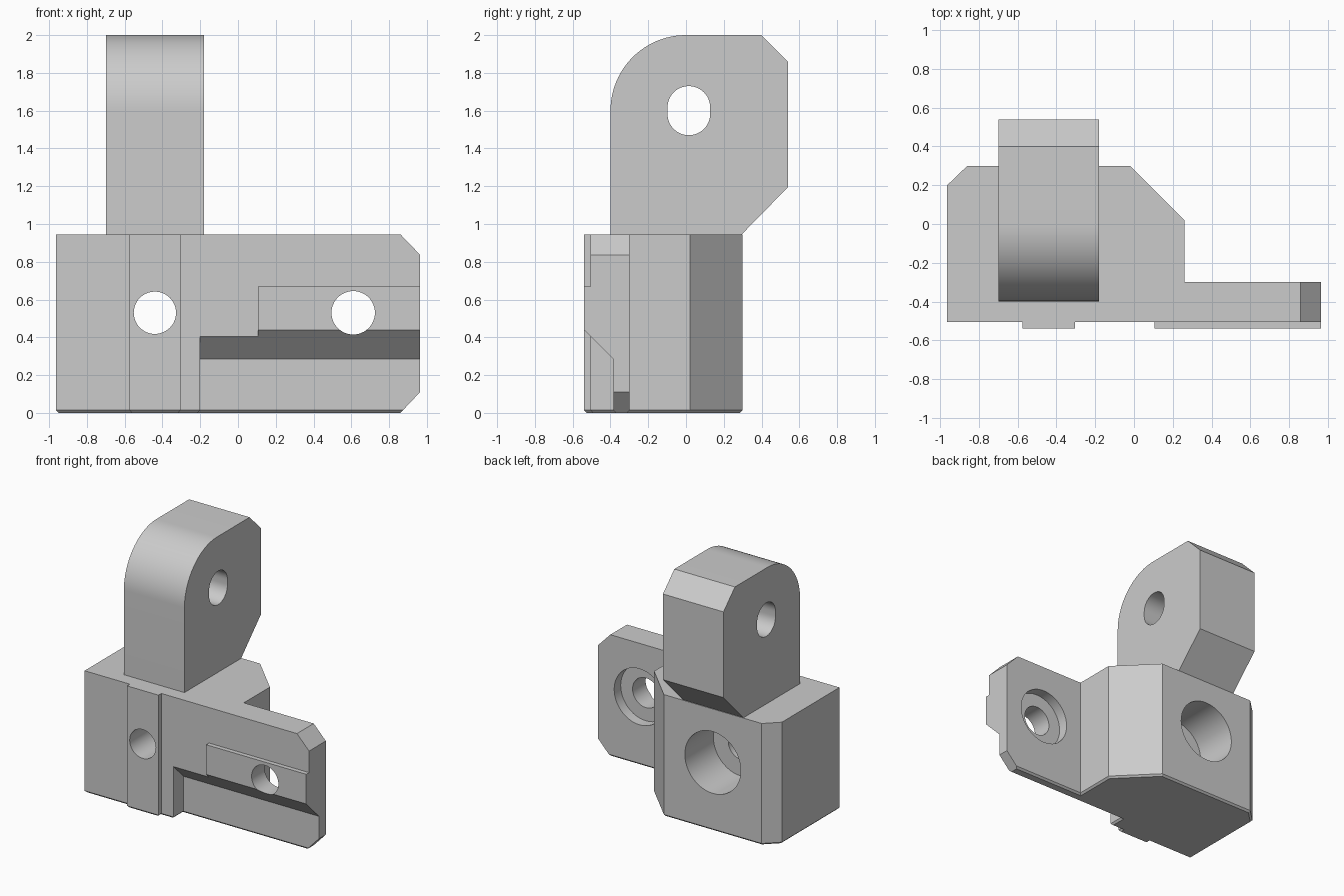
import bpy, bmesh
from math import sin, cos, pi, radians
from mathutils import Vector

cube = bpy.data.objects.get("Cube")
if cube:
    bpy.data.objects.remove(cube, do_unlink=True)

grey = bpy.data.materials.new("plain grey")
grey.use_nodes = True
grey.diffuse_color = (0.6, 0.6, 0.6, 1)
grey.node_tree.nodes["Principled BSDF"].inputs["Base Color"].default_value = (0.6, 0.6, 0.6, 1)


def prism(name, profile, axis, lo, hi):
    """Extrude a 2D profile (the two other axes, in order) along an axis."""
    bm = bmesh.new()
    verts = []
    for a, b in profile:
        co = [a, b]
        co.insert(axis, lo)
        verts.append(bm.verts.new(co))
    face = bm.faces.new(verts)
    new = bmesh.ops.extrude_face_region(bm, geom=[face])["geom"]
    shift = Vector((0, 0, 0))
    shift[axis] = hi - lo
    bmesh.ops.translate(bm, vec=shift, verts=[v for v in new if isinstance(v, bmesh.types.BMVert)])
    bmesh.ops.recalc_face_normals(bm, faces=bm.faces)
    mesh = bpy.data.meshes.new(name)
    bm.to_mesh(mesh)
    bm.free()
    mesh.materials.append(grey)
    ob = bpy.data.objects.new(name, mesh)
    bpy.context.collection.objects.link(ob)
    return ob


def arc(a, b, r, start, end, n):
    angles = [radians(start + (end - start) * i / n) for i in range(n + 1)]
    return [(a + r * cos(t), b + r * sin(t)) for t in angles]


def circle(a, b, r):
    return arc(a, b, r, 0, 352.5, 47)


def rect(a0, a1, b0, b1):
    return [(a0, b0), (a1, b0), (a1, b1), (a0, b1)]


X, Y, Z = range(3)
TOP, END, HOLE_Z = 0.945, 0.964, 0.53

# Body block with side arm and raised front strip, as one footprint
body = prism("bracket_body", [
    (-END, -0.505), (-0.575, -0.505), (-0.575, -0.54), (-0.305, -0.54), (-0.305, -0.505),
    (END, -0.505), (END, -0.3), (0.26, -0.3), (0.26, 0.02), (-0.02, 0.3),
    (-0.86, 0.3), (-END, 0.2)], Z, 0, TOP)

# Raised rail on the arm and the upright lug
rail = prism("arm_rail", rect(0.105, END, 0.35, 0.67), Y, -0.54, -0.45)
lug = prism("upright_lug", [(0.295, 0.9), (0.295, TOP), (0.54, 1.195), (0.54, 1.86), (0.4, 2.0)]
            + arc(0.0, 1.6, 0.4, 90, 180, 24) + [(-0.4, 0.9)], X, -0.70, -0.18)

# Cutters: sloped front recess, arm corners, holes and counterbores
cutters = [
    prism("recess_cutter", [(-0.7, -0.1), (-0.385, -0.1), (-0.385, 0.285), (-0.7, 0.6)], X, -0.2, 1.2),
    prism("upper_corner_cutter", [(0.86, TOP), (0.76, 1.049), (1.2, 1.049), (1.2, 0.592)], Y, -0.7, 0),
    prism("lower_corner_cutter", [(0.86, 0), (0.76, -0.106), (1.2, -0.106), (1.2, 0.36)], Y, -0.7, 0),
    prism("body_hole", circle(-0.44, HOLE_Z, 0.112), Y, -0.7, 0.1),
    prism("body_counterbore", circle(-0.44, HOLE_Z, 0.24), Y, -0.05, 0.5),
    prism("arm_hole", circle(0.61, HOLE_Z, 0.115), Y, -0.7, -0.34),
    prism("arm_counterbore", circle(0.61, HOLE_Z, 0.217), Y, -0.38, -0.1),
    prism("lug_slot", arc(0.015, 1.617, 0.113, 0, 180, 24) + arc(0.015, 1.583, 0.113, 180, 360, 24),
          X, -1, 0.1),
]

# Combine the parts
parts = [(rail, "UNION"), (lug, "UNION")] + [(c, "DIFFERENCE") for c in cutters]
for tool, operation in parts:
    tool.hide_render = True
    mod = body.modifiers.new(tool.name, "BOOLEAN")
    mod.object, mod.operation, mod.solver = tool, operation, "EXACT"
bpy.context.view_layer.update()
deps = bpy.context.evaluated_depsgraph_get()
solid = bpy.data.meshes.new_from_object(body.evaluated_get(deps))
body.modifiers.clear()
body.data = solid
for tool, _ in parts:
    bpy.data.objects.remove(tool, do_unlink=True)

# Small chamfer where upright walls meet the underside
bm = bmesh.new()
bm.from_mesh(solid)
bmesh.ops.remove_doubles(bm, verts=bm.verts, dist=0.0005)
bm.normal_update()
edges = [e for e in bm.edges
         if all(abs(v.co.z) < 0.001 for v in e.verts)
         and any(abs(f.normal.z) < 0.1 for f in e.link_faces)]
bmesh.ops.bevel(bm, geom=edges, offset=0.014, segments=1, affect="EDGES", profile=0.5)
for f in bm.faces:
    f.material_index = 0
bm.to_mesh(solid)
bm.free()
solid.materials.clear()
solid.materials.append(grey)

bpy.ops.object.select_all(action="DESELECT")
body.select_set(True)
bpy.context.view_layer.objects.active = body
bpy.ops.object.shade_smooth_by_angle(angle=radians(30))
